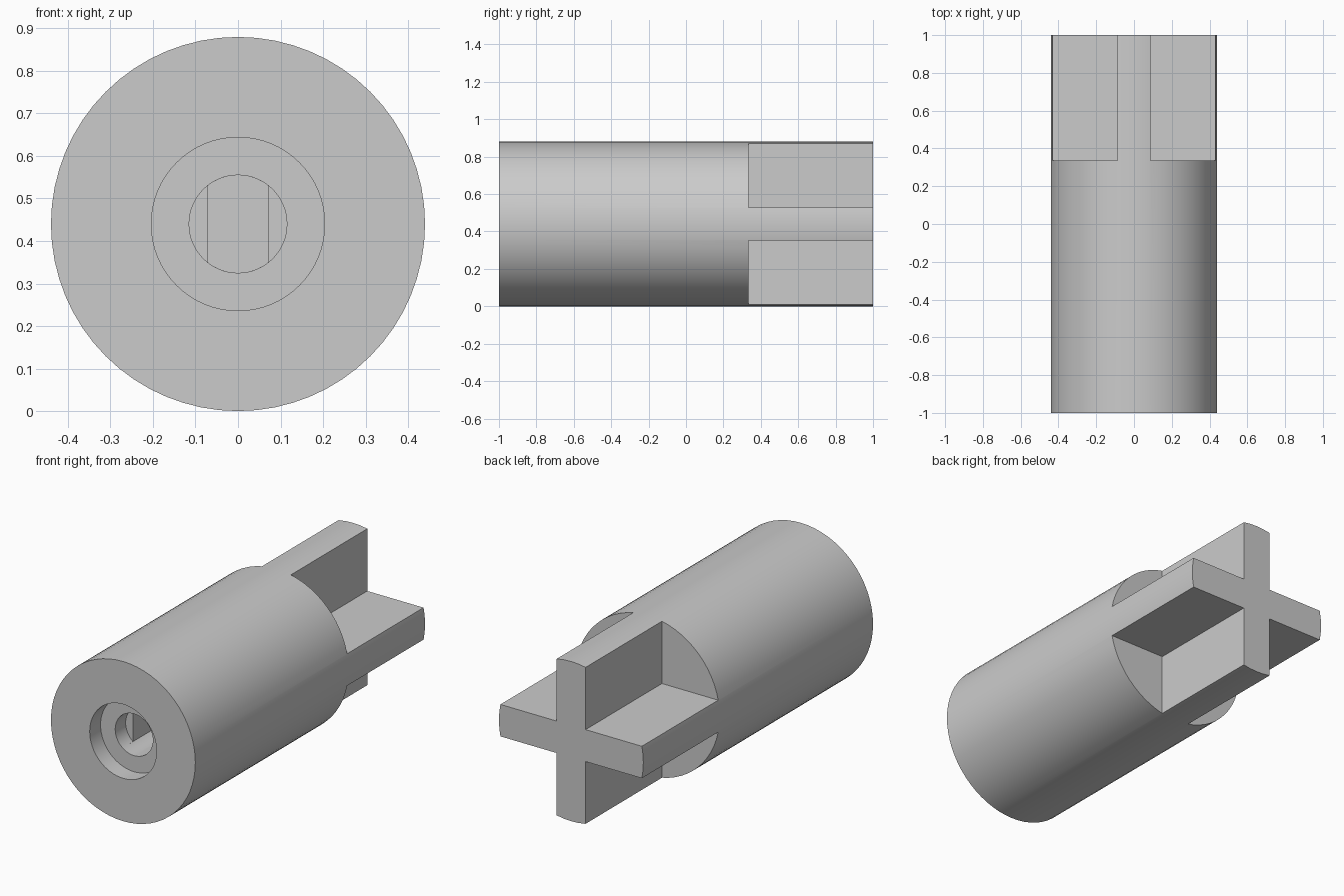
import bpy
from math import pi, radians, sqrt, asin, cos, sin

cube = bpy.data.objects.get("Cube")
if cube:
    bpy.data.objects.remove(cube, do_unlink=True)

R = 0.44            # body radius, also the height of the axis
FRONT, BACK = -1.0, 1.0
ARM = 0.088         # half thickness of the cross arms
SHOULDER = 0.335    # where the cross begins

grey = bpy.data.materials.new("plain grey")
grey.use_nodes = True
grey.diffuse_color = (0.6, 0.6, 0.6, 1)
grey.node_tree.nodes["Principled BSDF"].inputs["Base Color"].default_value = (0.6, 0.6, 0.6, 1)


def rod(name, radius, y0, y1, sides=64):
    """Cylinder lying along y, centred on the axis."""
    bpy.ops.mesh.primitive_cylinder_add(vertices=sides, radius=radius, depth=y1 - y0,
                                        location=(0, (y0 + y1) / 2, R), rotation=(pi / 2, 0, 0))
    bpy.context.object.name = name
    return bpy.context.object


def prism(name, outline, y0, y1):
    """Outline in x and z, extruded along y."""
    n = len(outline)
    verts = [(x, y, R + z) for y in (y0, y1) for x, z in outline]
    faces = [tuple(range(n)), tuple(range(2 * n - 1, n - 1, -1))]
    faces += [(i, i + n, (i + 1) % n + n, (i + 1) % n) for i in range(n)]
    mesh = bpy.data.meshes.new(name)
    mesh.from_pydata(verts, [], faces)
    obj = bpy.data.objects.new(name, mesh)
    bpy.context.collection.objects.link(obj)
    return obj


def cut(target, cutter):
    cutter.hide_render = True
    bpy.context.view_layer.objects.active = target
    mod = target.modifiers.new("cut", 'BOOLEAN')
    mod.operation, mod.solver, mod.object = 'DIFFERENCE', 'EXACT', cutter
    bpy.ops.object.modifier_apply(modifier=mod.name)
    bpy.data.objects.remove(cutter, do_unlink=True)


# Round body
body = rod("coupling_body", R, FRONT, BACK)

# Four quarters removed at the back leave a cross
for sx in (-1, 1):
    for sz in (-1, 1):
        a, b = ARM, 0.6
        quarter = [(a, a), (b, a), (b, b), (a, b)]
        quarter = [(sx * x, sz * z) for x, z in quarter]
        if sx * sz < 0:
            quarter.reverse()
        cut(body, prism("quarter_cutter", quarter, SHOULDER, BACK + 0.1))

# Stepped round socket at the front
cut(body, rod("recess_cutter", 0.204, FRONT - 0.1, FRONT + 0.095))
cut(body, rod("bore_cutter", 0.115, FRONT - 0.1, FRONT + 0.186))

# Deeper socket with two flat sides
flat, radius, steps = 0.07, 0.115, 12
half = asin(flat / radius)
arc = [(radius * sin(t), radius * cos(t))
       for t in (half - 2 * half * i / steps for i in range(steps + 1))]
slot = arc + [(-x, -z) for x, z in arc]
cut(body, prism("flat_socket_cutter", slot, FRONT + 0.15, FRONT + 0.42))

# Finish
body.data.materials.clear()
body.data.materials.append(grey)
bpy.ops.object.select_all(action='DESELECT')
body.select_set(True)
bpy.context.view_layer.objects.active = body
bpy.ops.object.transform_apply(location=True, rotation=True, scale=True)
bpy.ops.object.shade_smooth_by_angle(angle=radians(30))
